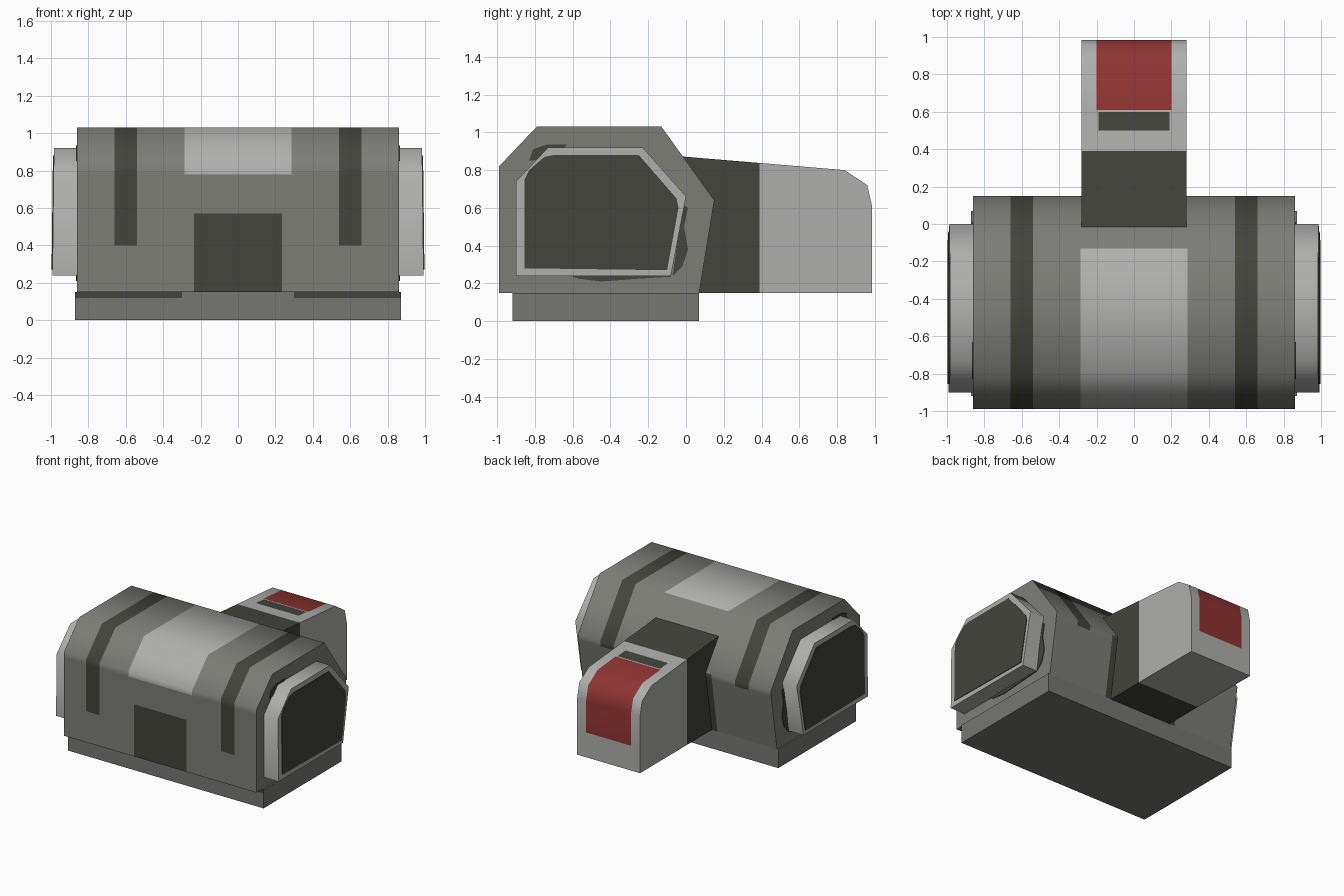
import bpy, bmesh, math
from mathutils import Vector

if "Cube" in bpy.data.objects:
    bpy.data.objects.remove(bpy.data.objects["Cube"])


def material(name, rgb):
    m = bpy.data.materials.new(name)
    m.diffuse_color = (*rgb, 1)
    m.use_nodes = True
    m.node_tree.nodes["Principled BSDF"].inputs["Base Color"].default_value = m.diffuse_color
    return m


GREY = material("mid grey", (0.205, 0.205, 0.187))
LIGHT = material("light grey", (0.43, 0.43, 0.42))
DARK = material("dark olive grey", (0.056, 0.058, 0.045))
RED = material("dull red", (0.27, 0.034, 0.032))
BASE = material("base grey", (0.18, 0.18, 0.175))
MATS = [GREY, LIGHT, DARK, RED, BASE]


def extrude(name, profile, x0, x1, mat, cuts=(), rule=None, lean=0.0):
    """Extrude a (y, z) profile along x; cut along planes and colour by rule.
    lean widens the x1 end towards the bottom."""
    bm = bmesh.new()
    a = [bm.verts.new((x0, y, z)) for y, z in profile]
    grow = math.copysign(lean, x1)
    b = [bm.verts.new((x1 + grow * (0.92 - z), y, z)) for y, z in profile]
    bm.faces.new(a)
    bm.faces.new(b[::-1])
    n = len(profile)
    for i in range(n):
        j = (i + 1) % n
        bm.faces.new((a[i], b[i], b[j], a[j]))
    for axis, value in cuts:
        no = Vector((0, 0, 0))
        no[axis] = 1
        bmesh.ops.bisect_plane(bm, geom=bm.verts[:] + bm.edges[:] + bm.faces[:],
                               plane_co=no * value, plane_no=no, dist=1e-5)
    bmesh.ops.recalc_face_normals(bm, faces=bm.faces[:])
    for f in bm.faces:
        m = rule(f.calc_center_median(), f.normal) if rule else mat
        f.material_index = MATS.index(m)
    me = bpy.data.meshes.new(name)
    bm.to_mesh(me)
    bm.free()
    for m in MATS:
        me.materials.append(m)
    ob = bpy.data.objects.new(name, me)
    bpy.context.collection.objects.link(ob)
    bpy.ops.object.select_all(action='DESELECT')
    ob.select_set(True)
    bpy.context.view_layer.objects.active = ob
    bpy.ops.object.shade_smooth_by_angle(angle=math.radians(60))
    return ob


# Main housing with painted stripes, roof panel and front panel
def body_rule(c, n):
    ax = abs(c.x)
    if abs(n.x) > 0.9 or n.z < -0.9:
        return GREY
    front, back = c.y < -0.8, c.y > -0.12
    if 0.54 < ax < 0.66:
        if not ((front and c.z < 0.40) or (back and c.z < 0.60)):
            return DARK
    if ax < 0.235 and front and c.z < 0.57:
        return DARK
    if ax < 0.285 and not back and c.z > 0.78:
        return LIGHT
    if ax < 0.33 and back and c.z < 0.64:
        return DARK
    return GREY


body_cuts = [(0, s * x) for x in (0.235, 0.285, 0.33, 0.54, 0.66) for s in (-1, 1)]
body_cuts += [(2, z) for z in (0.40, 0.57, 0.60, 0.78)]
extrude("main_housing",
        [(-0.99, 0.15), (-0.99, 0.82), (-0.79, 1.03), (-0.13, 1.03), (0.15, 0.64), (0.07, 0.15)],
        -0.86, 0.86, GREY, body_cuts, body_rule)


# Base plinth with a dark band under the front overhang
def base_rule(c, n):
    return DARK if n.y < -0.9 and c.z > 0.12 and abs(c.x) > 0.3 else BASE


extrude("base_plinth", [(-0.92, 0), (-0.92, 0.15), (0.07, 0.15), (0.07, 0)],
        -0.872, 0.872, BASE, [(2, 0.12), (0, -0.3), (0, 0.3)], base_rule)


# Rear arm: dark neck, light block, red panel and dark slot
def arm_rule(c, n):
    if c.y < 0.39:
        return DARK
    if abs(n.x) > 0.9 or n.z < -0.9:
        return LIGHT
    ax = abs(c.x)
    if ax < 0.2 and c.y > 0.61 and c.z > 0.35:
        return RED
    if ax < 0.19 and 0.5 < c.y < 0.6:
        return DARK
    return LIGHT


arm_cuts = [(0, s * x) for x in (0.19, 0.2) for s in (-1, 1)]
arm_cuts += [(1, y) for y in (0.39, 0.5, 0.6, 0.61)] + [(2, 0.35)]
extrude("rear_arm",
        [(-0.02, 0.15), (-0.02, 0.872), (0.84, 0.80), (0.96, 0.72), (0.985, 0.61), (0.985, 0.15)],
        -0.28, 0.28, LIGHT, arm_cuts, arm_rule)

# End pods with dark covers and dark worn patches on the housing ends
POD = [(-0.90, 0.24), (-0.90, 0.74), (-0.73, 0.92), (-0.23, 0.92), (0.0, 0.66), (-0.08, 0.24)]
COVER = [(-0.855, 0.28), (-0.855, 0.75), (-0.83, 0.80), (-0.75, 0.87), (-0.70, 0.88),
         (-0.25, 0.88), (-0.05, 0.65), (-0.04, 0.60), (-0.10, 0.27)]
PATCHES = [[(-0.83, 0.85), (-0.81, 0.91), (-0.74, 0.935), (-0.63, 0.935), (-0.70, 0.86)],
           [(-0.64, 0.25), (-0.57, 0.225), (-0.45, 0.21), (-0.25, 0.225), (-0.08, 0.235), (-0.08, 0.26)],
           [(-0.07, 0.24), (-0.02, 0.29), (0.01, 0.38), (-0.01, 0.50), (0.01, 0.60), (-0.02, 0.62)]]
for s, side in ((-1, "left"), (1, "right")):
    extrude(side + "_pod", POD, s * 0.8, s * 0.984, LIGHT, lean=0.012)
    extrude(side + "_pod_cover", COVER, s * 0.95, s * 0.989, DARK, lean=0.012)
    for p in PATCHES:
        extrude(side + "_worn_patch", p, s * 0.858, s * 0.865, DARK)
